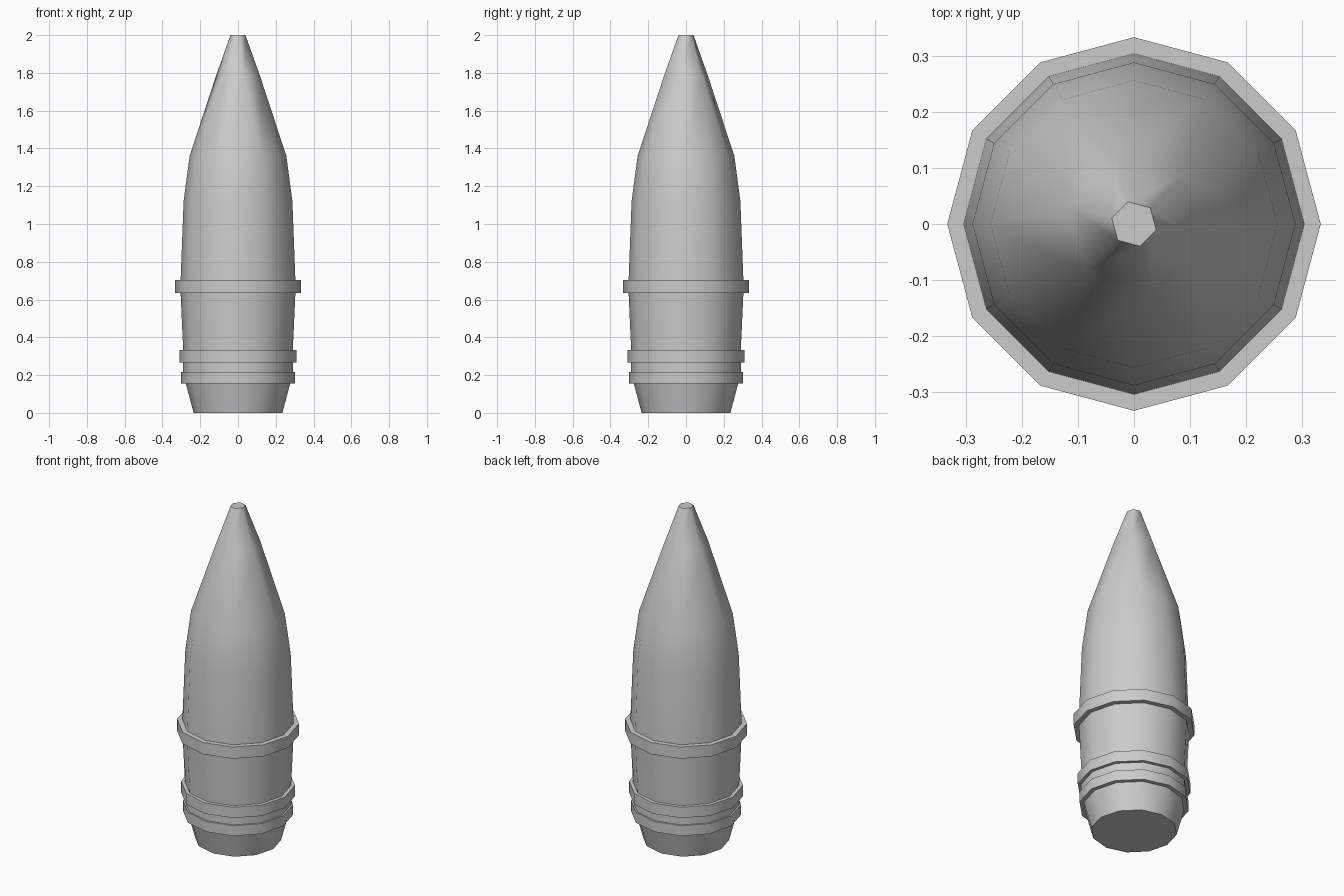
import bpy
import bmesh
from math import cos, sin, radians

SIDES = 12

if "Cube" in bpy.data.objects:
    bpy.data.objects.remove(bpy.data.objects["Cube"], do_unlink=True)

metal = bpy.data.materials.new("grey metal")
metal.use_nodes = True
GREY = (0.6, 0.6, 0.6, 1)
metal.diffuse_color = GREY
metal.node_tree.nodes["Principled BSDF"].inputs["Base Color"].default_value = GREY


def ring(bm, radius, z, sides=SIDES, turn=0):
    angles = [radians(turn + 360 * i / sides) for i in range(sides)]
    return [bm.verts.new((radius * cos(a), radius * sin(a), z)) for a in angles]


def bridge(bm, low, high):
    n = len(low)
    for i in range(n):
        j = (i + 1) % n
        bm.faces.new((low[i], low[j], high[j], high[i]))


def lathe(bm, profile):
    rings = [ring(bm, r, z) for r, z in profile]
    for low, high in zip(rings, rings[1:]):
        bridge(bm, low, high)
    return rings


def finish(bm, name):
    mesh = bpy.data.meshes.new(name)
    bm.to_mesh(mesh)
    bm.free()
    mesh.materials.append(metal)
    obj = bpy.data.objects.new(name, mesh)
    bpy.context.collection.objects.link(obj)
    bpy.ops.object.select_all(action="DESELECT")
    obj.select_set(True)
    bpy.context.view_layer.objects.active = obj
    bpy.ops.object.shade_smooth_by_angle(angle=radians(63))


# Tapered tail with a flat base
bm = bmesh.new()
tail = lathe(bm, [(0.235, 0), (0.277, 0.157)])
bm.faces.new(tail[0][::-1])
finish(bm, "tail")

# Groove and waist between the bands
for name, profile in {
    "groove": [(0.292, 0.21), (0.292, 0.27)],
    "waist": [(0.290, 0.33), (0.304, 0.636)],
}.items():
    bm = bmesh.new()
    lathe(bm, profile)
    finish(bm, name)

# Nose: twelve sides merge in pairs into a six-sided point
bm = bmesh.new()
shoulder = lathe(bm, [(0.304, 0.70), (0.288, 1.12), (0.256, 1.36)])[-1]
neck = ring(bm, 0.122, 1.78, 6, -15)
tip = ring(bm, 0.041, 2.0, 6, -15)
for k in range(6):
    a, b, c = (shoulder[(2 * k + d) % SIDES] for d in (-1, 0, 1))
    after = neck[(k + 1) % 6]
    bm.faces.new((a, b, neck[k]))
    bm.faces.new((b, c, after, neck[k]))
bridge(bm, neck, tip)
bm.faces.new(tip)
finish(bm, "nose")

# Raised bands: inner radius, outer radius, bottom, top
for name, inner, outer, z0, z1 in (
    ("lower_band", 0.275, 0.301, 0.155, 0.217),
    ("middle_band", 0.288, 0.311, 0.267, 0.332),
    ("upper_band", 0.302, 0.333, 0.634, 0.704),
):
    bm = bmesh.new()
    lathe(bm, [(inner, z0), (outer, z0), (outer, z1), (inner, z1)])
    finish(bm, name)
